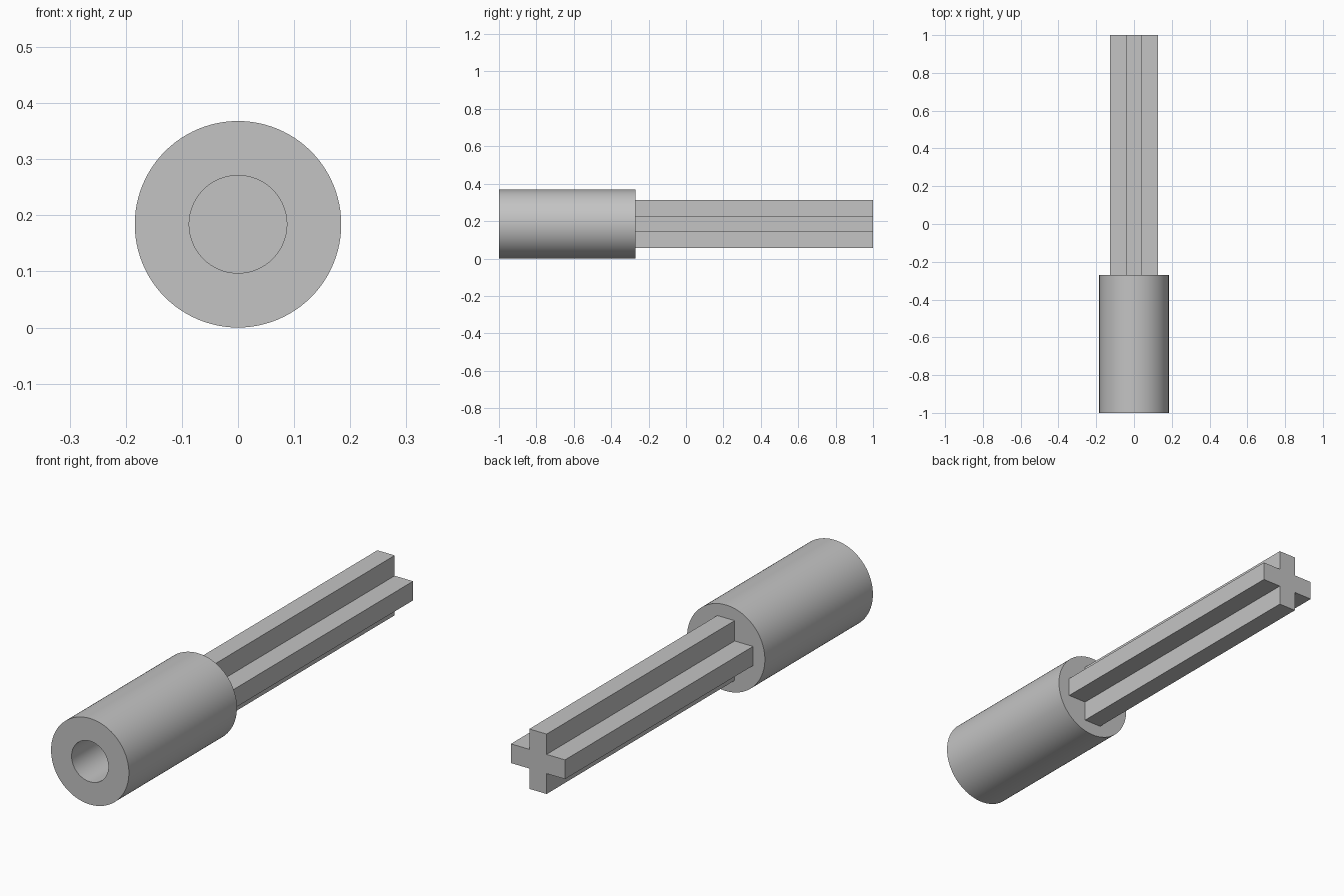
import bpy
import bmesh
from math import radians, tau
from mathutils import Matrix, Vector

old = bpy.data.objects.get("Cube")
if old:
    bpy.data.objects.remove(old, do_unlink=True)

AXIS_Z = 0.184       # height of the shared long axis
SLEEVE_BACK = -0.27  # where the sleeve ends and the shaft emerges
BORE_END = -0.4      # floor of the blind bore

grey = bpy.data.materials.new("plain grey")
grey.use_nodes = True
colour = (0.55, 0.55, 0.55, 1)
grey.diffuse_color = colour
grey.node_tree.nodes["Principled BSDF"].inputs["Base Color"].default_value = colour


def add_part(name, bm):
    """Turn a bmesh into a named grey object on the long axis."""
    bmesh.ops.remove_doubles(bm, verts=bm.verts, dist=1e-5)
    bmesh.ops.recalc_face_normals(bm, faces=bm.faces)
    mesh = bpy.data.meshes.new(name)
    bm.to_mesh(mesh)
    bm.free()
    mesh.materials.append(grey)
    obj = bpy.data.objects.new(name, mesh)
    obj.location.z = AXIS_Z
    bpy.context.collection.objects.link(obj)
    return obj


# Round sleeve with a blind bore: half section (radius, y) spun about the axis
section = [(0, BORE_END), (0.087, BORE_END), (0.087, -1),
           (0.184, -1), (0.184, SLEEVE_BACK), (0, SLEEVE_BACK)]
bm = bmesh.new()
verts = [bm.verts.new((r, y, 0)) for r, y in section]
edges = [bm.edges.new(pair) for pair in zip(verts, verts[1:])]
bmesh.ops.spin(bm, geom=verts + edges, cent=(0, 0, 0), axis=(0, 1, 0),
               angle=tau, steps=96, use_merge=True)
sleeve = add_part("sleeve", bm)
bpy.ops.object.select_all(action="DESELECT")
sleeve.select_set(True)
bpy.context.view_layer.objects.active = sleeve
bpy.ops.object.shade_smooth_by_angle(angle=radians(30))

# Cross-shaped shaft: one corner notch repeated four times, then extruded
ARM, HALF = 0.128, 0.041
bm = bmesh.new()
outline = []
for quarter in range(4):
    turn = Matrix.Rotation(quarter * tau / 4, 3, "Y")
    for x, z in ((ARM, HALF), (ARM, -HALF), (HALF, -HALF)):
        outline.append(bm.verts.new(turn @ Vector((x, SLEEVE_BACK, z))))
face = bm.faces.new(outline)
extruded = bmesh.ops.extrude_face_region(bm, geom=[face], use_keep_orig=True)
moved = [v for v in extruded["geom"] if isinstance(v, bmesh.types.BMVert)]
bmesh.ops.translate(bm, verts=moved, vec=(0, 1 - SLEEVE_BACK, 0))
add_part("cross_shaft", bm)
